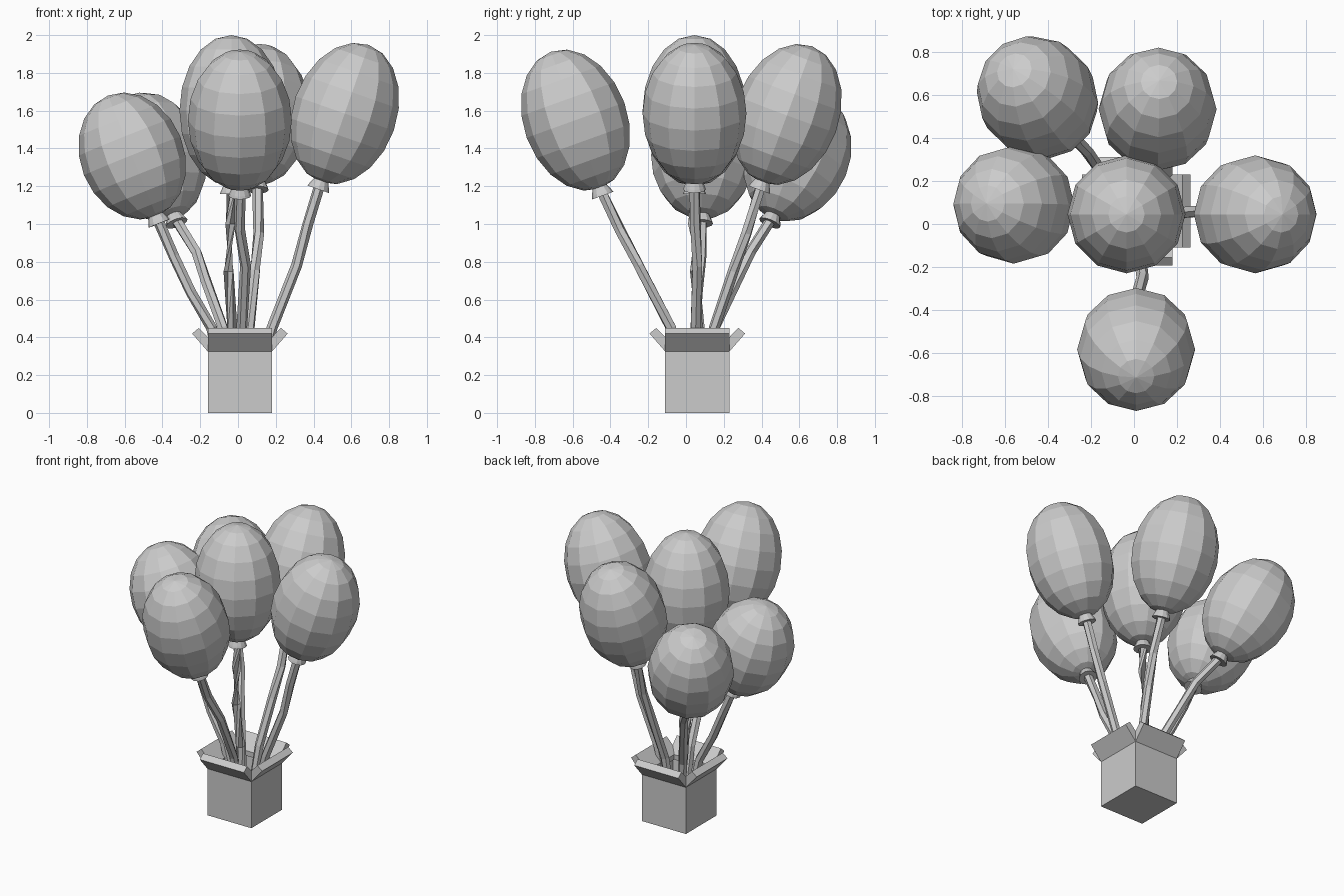
import bpy, bmesh, math
from mathutils import Vector, Matrix

if "Cube" in bpy.data.objects:
    bpy.data.objects.remove(bpy.data.objects["Cube"])

CX, CY, H = 0.01, 0.06, 0.17      # box centre and half width
BOX_TOP, WALL = 0.325, 0.04


def new_object(name, bm):
    bmesh.ops.recalc_face_normals(bm, faces=bm.faces)
    mesh = bpy.data.meshes.new(name)
    bm.to_mesh(mesh)
    bm.free()
    obj = bpy.data.objects.new(name, mesh)
    bpy.context.collection.objects.link(obj)
    return obj


def lathe(name, profile, sides, origin, axis):
    """Closed solid of revolution; profile is (radius, height) along axis."""
    bm = bmesh.new()
    rings = []
    for r, h in profile:
        if r == 0:
            rings.append([bm.verts.new((0, 0, h))])
        else:
            rings.append([bm.verts.new((r * math.cos(2 * math.pi * i / sides),
                                        r * math.sin(2 * math.pi * i / sides), h))
                          for i in range(sides)])
    for a, b in zip(rings, rings[1:]):
        for i in range(sides):
            j = (i + 1) % sides
            quad = [a[i % len(a)], a[j % len(a)], b[j % len(b)], b[i % len(b)]]
            bm.faces.new(list(dict.fromkeys(quad)))
    for ring in (rings[0], rings[-1]):
        if len(ring) > 1:
            bm.faces.new(ring)
    rot = Vector((0, 0, 1)).rotation_difference(axis).to_matrix().to_4x4()
    bm.transform(Matrix.Translation(origin) @ rot)
    return new_object(name, bm)


def tube(name, points, radius, sides=6):
    """Low-poly tube along a short path."""
    pts = [Vector(p) for p in points]
    bm = bmesh.new()
    rings = []
    for k, p in enumerate(pts):
        d = (pts[min(k + 1, len(pts) - 1)] - pts[max(k - 1, 0)]).normalized()
        rot = Vector((0, 0, 1)).rotation_difference(d)
        rings.append([bm.verts.new(p + rot @ Vector((
            radius * math.cos(2 * math.pi * i / sides),
            radius * math.sin(2 * math.pi * i / sides), 0))) for i in range(sides)])
    for a, b in zip(rings, rings[1:]):
        for i in range(sides):
            j = (i + 1) % sides
            bm.faces.new((a[i], a[j], b[j], b[i]))
    bm.faces.new(rings[0])
    bm.faces.new(rings[-1])
    return new_object(name, bm)


# open box: cube with its top inset and pushed down
bm = bmesh.new()
bmesh.ops.create_cube(bm, size=1)
bm.transform(Matrix.Translation((CX, CY, BOX_TOP / 2)) @ Matrix.Diagonal((2 * H, 2 * H, BOX_TOP, 1)))
top = max(bm.faces, key=lambda f: f.calc_center_median().z)
bmesh.ops.inset_individual(bm, faces=[top], thickness=WALL)
bmesh.ops.translate(bm, verts=top.verts, vec=(0, 0, WALL - BOX_TOP))
new_object("box", bm)

# four flaps leaning outwards
flap_profile = [(0, 0.325), (0.083, 0.42), (0.047, 0.45), (-0.04, 0.36), (-0.04, 0.325)]
for n, side in enumerate(("right", "back", "left", "front")):
    bm = bmesh.new()
    ends = [[bm.verts.new((H + d, s * H, z)) for d, z in flap_profile] for s in (-1, 1)]
    for e in ends:
        bm.faces.new(e)
    for i in range(len(flap_profile)):
        j = (i + 1) % len(flap_profile)
        bm.faces.new((ends[0][i], ends[0][j], ends[1][j], ends[1][i]))
    bm.transform(Matrix.Translation((CX, CY, 0)) @ Matrix.Rotation(n * math.pi / 2, 4, 'Z'))
    new_object("flap_" + side, bm)

# balloons: name, centre, axis lean (x, y), half length, string points from mid to box rim
balloons = [
    ("front", (0.01, -0.585, 1.55), (0, -0.36), 0.385,
     [(0.01, -0.35, 0.97), (0.04, -0.25, 0.78), (0.02, -0.08, 0.45)]),
    ("right", (0.565, 0.045, 1.585), (0.35, 0), 0.385,
     [(0.37, 0.05, 1.0), (0.31, 0.06, 0.78), (0.18, 0.05, 0.45)]),
    ("centre", (-0.035, 0.045, 1.6), (0, 0), 0.40,
     [(-0.04, 0.04, 1.0), (-0.05, 0.05, 0.75), (-0.03, 0.07, 0.45)]),
    ("back", (0.11, 0.535, 1.58), (0.02, 0.37), 0.385,
     [(0.11, 0.32, 0.95), (0.09, 0.25, 0.75), (0.06, 0.15, 0.45)]),
    ("left", (-0.56, 0.09, 1.36), (-0.40, 0.02), 0.345,
     [(-0.34, 0.08, 0.83), (-0.25, 0.06, 0.64), (-0.14, 0.05, 0.45)]),
    ("back_left", (-0.45, 0.59, 1.355), (-0.36, 0.42), 0.36,
     [(-0.22, 0.34, 0.85), (-0.17, 0.27, 0.70), (-0.08, 0.15, 0.45)]),
]
RINGS, RADIUS = 10, 0.275
for name, centre, lean, half, path in balloons:
    axis = Vector((lean[0], lean[1], 1)).normalized()
    c = Vector(centre)
    profile = [(0, -half)]
    for k in range(1, RINGS):
        a = math.pi * k / RINGS
        profile.append((RADIUS * math.sin(a), -half * math.cos(a)))
    profile.append((0, half))
    lathe("balloon_" + name, profile, 12, c, axis)
    # flared knot and its string
    knot = [(0.06, -half - 0.04), (0.055, -half - 0.025), (0.035, -half + 0.02)]
    lathe("knot_" + name, knot, 12, c, axis)
    last = Vector(path[-1])
    foot = (CX + (last.x - CX) * 0.4, CY + (last.y - CY) * 0.4, 0.08)
    tube("string_" + name, [c - axis * (half + 0.01)] + path + [foot], 0.029)
